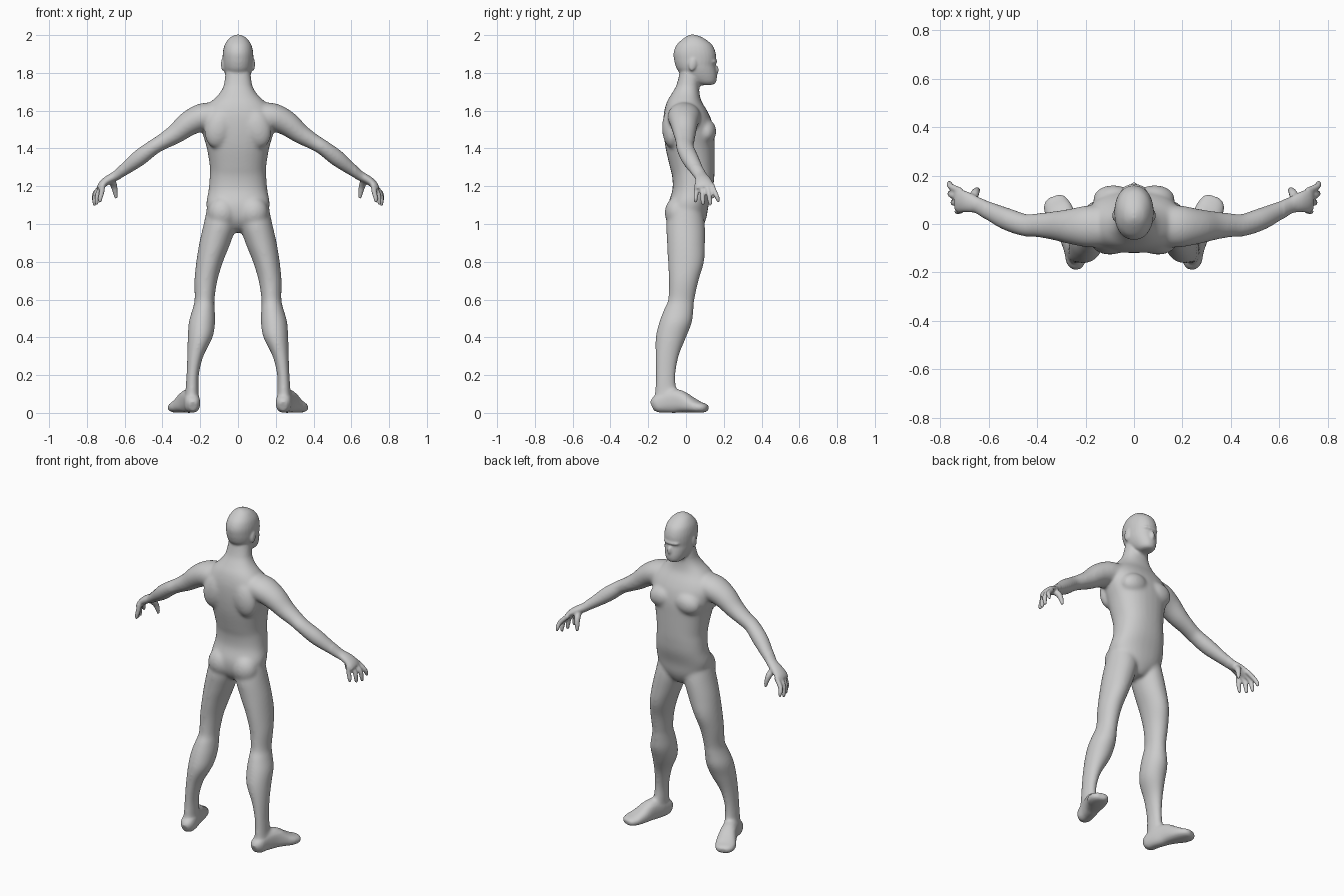
import bpy, bmesh, math
from mathutils import Vector, Matrix

bm = bmesh.new()
X, Y, Z = Vector((1, 0, 0)), Vector((0, 1, 0)), Vector((0, 0, 1))


def spline(rows, steps=5):
    out = []
    for i in range(len(rows) - 1):
        p = [Vector(rows[min(max(i + k, 0), len(rows) - 1)]) for k in (-1, 0, 1, 2)]
        for s in range(steps):
            t = s / steps
            out.append(0.5 * (2 * p[1] + (p[2] - p[0]) * t
                       + (2 * p[0] - 5 * p[1] + 4 * p[2] - p[3]) * t * t
                       + (3 * p[1] - p[0] - 3 * p[2] + p[3]) * t ** 3))
    return out + [Vector(rows[-1])]


def tube(rows, ref=Y, flat=False, side=1, power=2.0, n=28):
    """Loft rows of (x, y, z, radius across, radius along ref)."""
    pts = spline(rows)
    rings = []
    for i, p in enumerate(pts):
        a, b = pts[max(i - 1, 0)], pts[min(i + 1, len(pts) - 1)]
        t = Z if flat else (Vector(b[:3]) - Vector(a[:3])).normalized()
        u = (ref - t * ref.dot(t)).normalized()
        v = t.cross(u)
        ring = []
        for k in range(n):
            c, s = math.cos(2 * math.pi * k / n), math.sin(2 * math.pi * k / n)
            c = math.copysign(abs(c) ** (2 / power), c)
            s = math.copysign(abs(s) ** (2 / power), s)
            q = Vector(p[:3]) + v * c * p[3] + u * s * p[4]
            ring.append(bm.verts.new((q.x * side, q.y, max(q.z, 0))))
        rings.append(ring)
    faces = [bm.faces.new(rings[0]), bm.faces.new(rings[-1][::-1])]
    for r0, r1 in zip(rings, rings[1:]):
        for k in range(n):
            j = (k + 1) % n
            faces.append(bm.faces.new((r0[k], r1[k], r1[j], r0[j])))
    bmesh.ops.recalc_face_normals(bm, faces=faces)


def blob(loc, rad, rot=(0, 0, 0), side=1):
    m = Matrix.Translation((loc[0] * side, loc[1], loc[2]))
    m = m @ Matrix.Rotation(rot[1] * side, 4, 'Y') @ Matrix.Rotation(rot[0], 4, 'X')
    bmesh.ops.create_uvsphere(bm, u_segments=24, v_segments=16, radius=1,
                              matrix=m @ Matrix.Diagonal((*rad, 1)))


def upright(rows, **kw):
    """Rows of (z, half width, back y, front y)."""
    tube([(0, (b + f) / 2, z, w, (f - b) / 2) for z, w, b, f in rows], flat=True, **kw)


# Torso and neck
upright([(.955, .03, -.02, .06), (.98, .07, -.06, .085), (1.03, .14, -.09, .108),
         (1.1, .168, -.095, .12), (1.18, .156, -.072, .142), (1.25, .15, -.073, .15),
         (1.3, .149, -.085, .152), (1.4, .165, -.108, .152), (1.48, .188, -.118, .15),
         (1.55, .2, -.12, .135), (1.6, .185, -.115, .112), (1.65, .14, -.1, .082),
         (1.69, .1, -.076, .072), (1.73, .077, -.053, .07), (1.78, .068, -.038, .075),
         (1.83, .062, -.03, .08)], power=2.3)

# Head, brow and nose
upright([(1.735, .028, .075, .14), (1.75, .048, .035, .158), (1.78, .064, -.015, .164),
         (1.815, .075, -.045, .16), (1.84, .079, -.056, .156), (1.87, .081, -.063, .16),
         (1.91, .08, -.065, .156), (1.95, .07, -.048, .137), (1.985, .045, -.01, .092),
         (2.002, .012, .02, .05)], power=2.15)
blob((0, .14, 1.86), (.052, .026, .013))
blob((0, .158, 1.815), (.012, .016, .026))

for s in (1, -1):
    # Ear, chest, shoulder blade, buttock
    blob((.081, .035, 1.845), (.009, .02, .035), (-.2, 0, 0), s)
    blob((.085, .105, 1.49), (.085, .056, .065), (0, .2, 0), s)
    blob((.1, -.075, 1.51), (.075, .052, .11), (0, -.25, 0), s)
    blob((.082, -.045, 1.06), (.078, .068, .085), (0, 0, 0), s)

    # Arm
    tube([(.12, -.01, 1.575, .07, .085), (.19, -.01, 1.565, .073, .087),
          (.26, -.01, 1.532, .066, .074), (.33, -.007, 1.478, .053, .06),
          (.4, -.005, 1.435, .043, .05), (.45, -.005, 1.405, .041, .047),
          (.52, .018, 1.352, .044, .047), (.58, .045, 1.305, .036, .041),
          (.635, .072, 1.263, .027, .034), (.66, .082, 1.248, .025, .034)], side=s)

    # Palm, thumb and fingers
    tube([(.645, .077, 1.257, .024, .032), (.69, .09, 1.232, .023, .042),
          (.72, .096, 1.208, .02, .048), (.735, .098, 1.188, .014, .045)], side=s)
    tube([(.67, .09, 1.238, .02, .02), (.658, .125, 1.205, .018, .018),
          (.65, .138, 1.17, .014, .014), (.645, .143, 1.135, .008, .008)], side=s)
    for ky, ty, tx, tz in ((.058, .05, .73, 1.112), (.084, .09, .748, 1.1),
                           (.11, .13, .76, 1.098), (.136, .172, .763, 1.115)):
        tube([(.715, ky, 1.208, .014, .014),
              (tx - .008, (ky + ty) / 2, 1.165, .014, .013),
              (tx, ty - (ty - ky) * .15, tz + .022, .012, .012),
              (tx, ty, tz, .007, .007)], side=s, n=14)

    # Leg
    tube([(.09, 0, 1.08, .075, .085), (.095, -.002, 1.0, .087, .102),
          (.122, 0, .9, .083, .101), (.15, 0, .8, .071, .096),
          (.17, -.012, .7, .061, .079), (.177, -.025, .6, .053, .07),
          (.182, -.038, .55, .059, .078), (.191, -.055, .48, .07, .087),
          (.2, -.08, .4, .066, .081), (.226, -.1, .3, .043, .062),
          (.24, -.108, .2, .033, .053), (.243, -.107, .12, .035, .057),
          (.245, -.11, .05, .038, .06)], flat=True, side=s)
    # Kneecap
    blob((.18, .015, .63), (.036, .033, .05), (0, 0, 0), s)

    # Foot
    tube([(.238, -.18, .035, .02, .025), (.24, -.155, .045, .039, .045),
          (.248, -.1, .06, .043, .06), (.268, -.04, .062, .046, .062),
          (.292, .02, .043, .055, .043), (.314, .062, .031, .058, .031),
          (.326, .098, .026, .046, .023), (.331, .113, .023, .025, .014)],
         ref=Z, side=s, power=2.4)

mesh = bpy.data.meshes.new("human_body")
bm.to_mesh(mesh)
bm.free()
body = bpy.data.objects.new("human_body", mesh)
bpy.context.collection.objects.link(body)
bpy.context.view_layer.objects.active = body
body.select_set(True)

# Fuse the parts into one skin
fuse = body.modifiers.new("fuse", 'REMESH')
fuse.mode = 'VOXEL'
fuse.voxel_size = .0065
bpy.ops.object.modifier_apply(modifier="fuse")

# Blend the joints softly, keeping hands, face and feet crisp
soft = body.vertex_groups.new(name="soft")
soft.add([v.index for v in body.data.vertices
          if abs(v.co.x) < .62 and .1 < v.co.z < 1.74], 1, 'REPLACE')
for name, group, count in (("blend", "soft", 30), ("polish", "", 4)):
    mod = body.modifiers.new(name, 'SMOOTH')
    mod.factor, mod.iterations, mod.vertex_group = .5, count, group
    bpy.ops.object.modifier_apply(modifier=name)
bpy.ops.object.shade_smooth()
